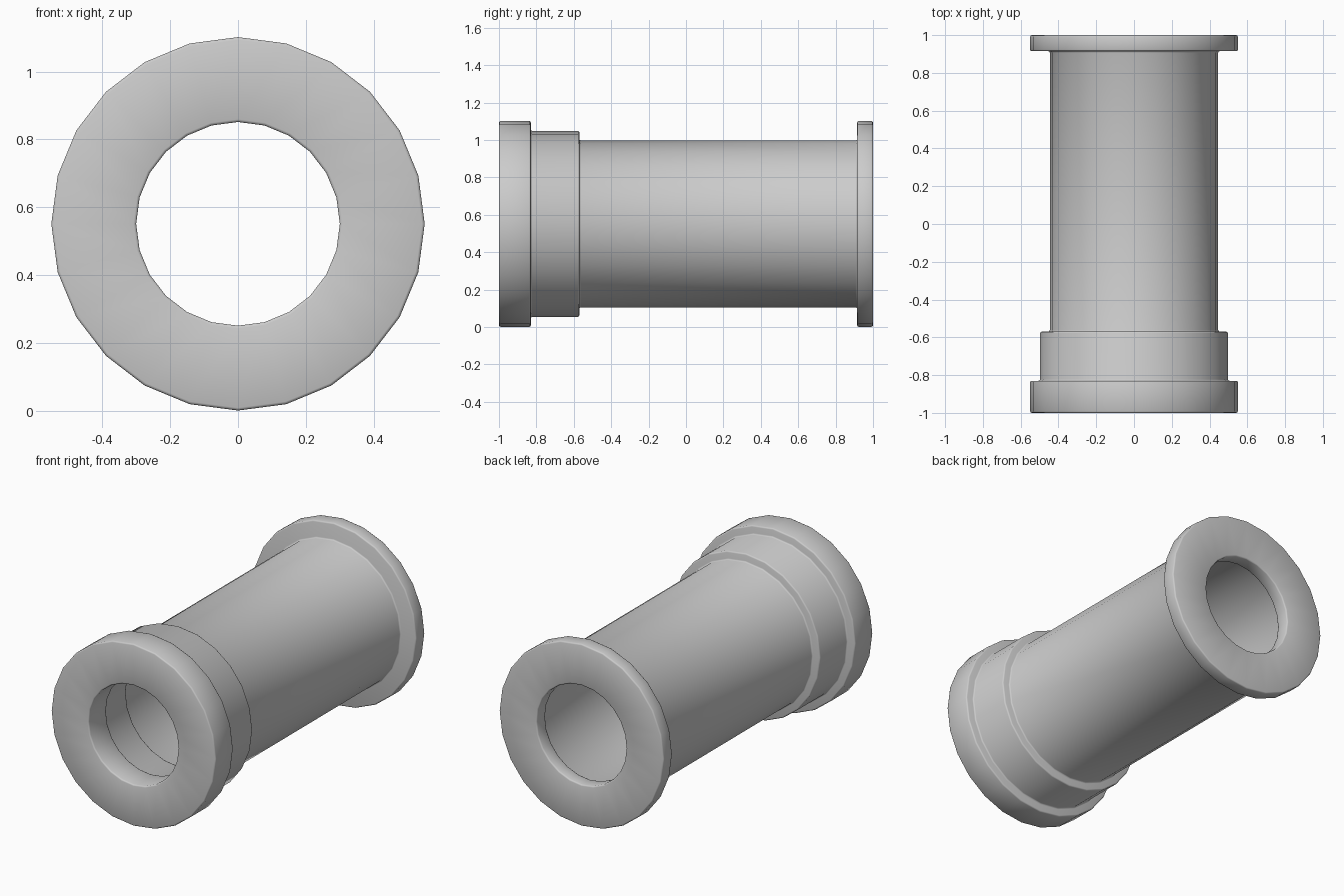
import bpy
import bmesh
from math import cos, sin, tau
from mathutils import Vector

cube = bpy.data.objects.get("Cube")
if cube:
    bpy.data.objects.remove(cube, do_unlink=True)

SIDES = 24
AXIS_Z = 0.5515

# Single grey material
grey = bpy.data.materials.new("plain_grey")
grey.use_nodes = True
colour = (0.6, 0.6, 0.6, 1)
grey.diffuse_color = colour
grey.node_tree.nodes["Principled BSDF"].inputs["Base Color"].default_value = colour


def lathe(name, profile):
    """Turn a closed (radius, y) profile around the pipe's long axis."""
    bm = bmesh.new()
    rings = []
    for i in range(SIDES):
        a = tau * i / SIDES
        rings.append([bm.verts.new(Vector((r * sin(a), y, AXIS_Z + r * cos(a))))
                      for r, y in profile])
    n = len(profile)
    for i, ring in enumerate(rings):
        following = rings[(i + 1) % SIDES]
        for j in range(n):
            k = (j + 1) % n
            bm.faces.new((ring[j], ring[k], following[k], following[j]))
    bmesh.ops.recalc_face_normals(bm, faces=bm.faces)
    mesh = bpy.data.meshes.new(name)
    bm.to_mesh(mesh)
    bm.free()
    mesh.materials.append(grey)
    obj = bpy.data.objects.new(name, mesh)
    bpy.context.collection.objects.link(obj)

    # Softened rims on every step
    bevel = obj.modifiers.new("rim_bevel", "BEVEL")
    bevel.width = 0.008
    bevel.segments = 2
    bevel.limit_method = "ANGLE"
    bevel.angle_limit = 0.8
    bpy.ops.object.select_all(action="DESELECT")
    obj.select_set(True)
    bpy.context.view_layer.objects.active = obj
    bpy.ops.object.shade_smooth()
    return obj


# Section edges along the pipe, front to back
FRONT, COLLAR, BARREL, FLANGE, BACK = -1.0, -0.83, -0.57, 0.915, 1.0

# Outer wall going back, then the bore coming forward
outer = [(0.55, FRONT), (0.55, COLLAR), (0.497, COLLAR), (0.497, BARREL),
         (0.446, BARREL), (0.446, FLANGE), (0.55, FLANGE), (0.55, BACK)]
bore = [(0.3, BACK), (0.3, FLANGE), (0.4, FLANGE), (0.4, BARREL),
        (0.35, BARREL), (0.35, COLLAR), (0.3, COLLAR), (0.3, FRONT)]
lathe("flanged_pipe", outer + bore)
